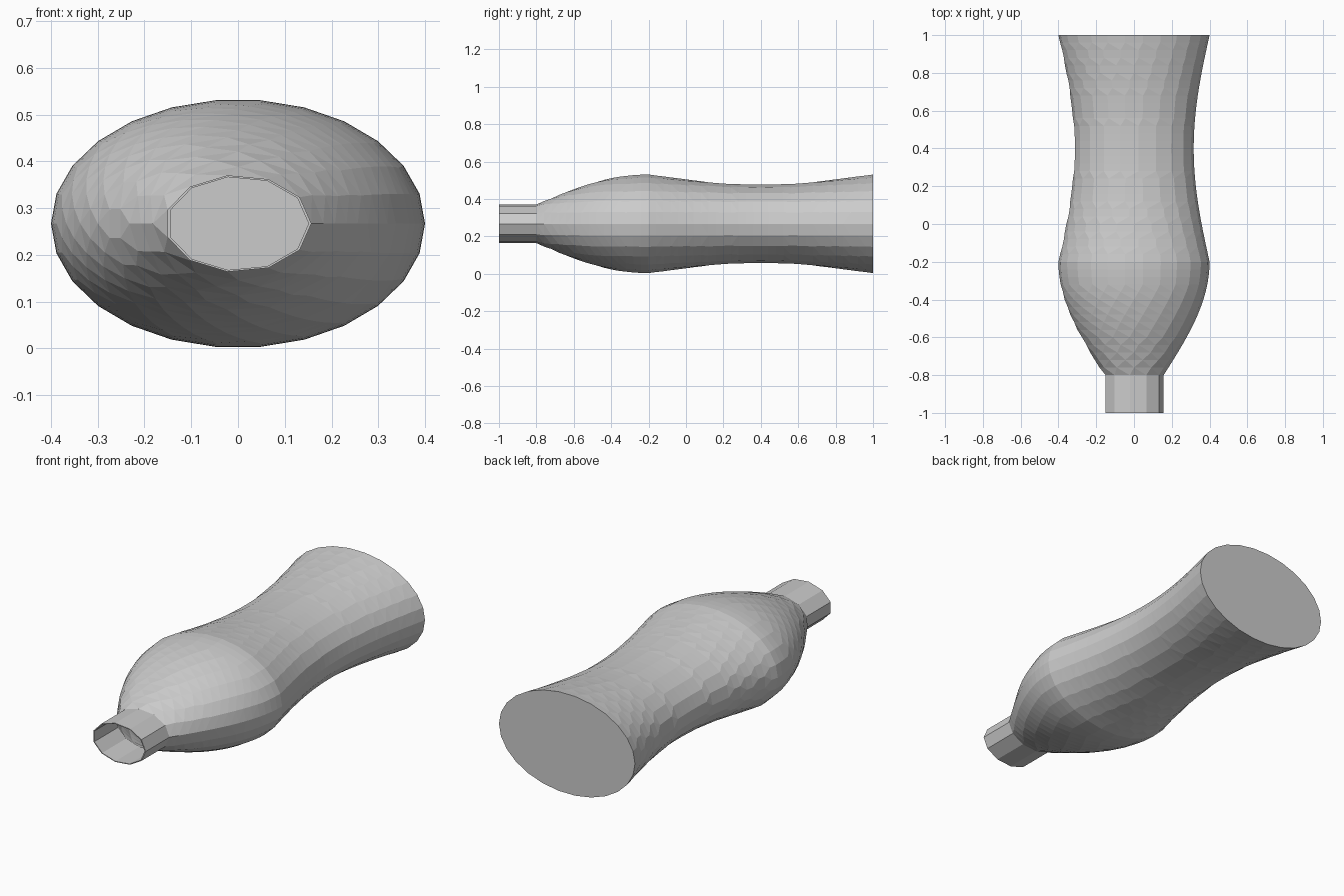
import bpy, bmesh
from math import sin, cos, pi, ceil

if "Cube" in bpy.data.objects:
    bpy.data.objects.remove(bpy.data.objects["Cube"])

SQUASH = 0.664   # oval cross-section, height / width
CZ = 0.267
WALL = 0.006


def radius(y):
    """Half width of the outer shell along its length."""
    if y <= -0.8:
        return 0.157
    if y <= -0.2:
        return 0.157 + 0.243 * sin((y + 0.8) / 0.6 * pi / 2)
    return 0.4 - 0.084 * sin((y + 0.2) / 1.2 * pi)


def ring(bm, y, r, n):
    return [bm.verts.new((r * cos(2 * pi * i / n), y,
                          CZ + SQUASH * r * sin(2 * pi * i / n)))
            for i in range(n)]


def bridge(bm, a, b):
    """Join two rings which may have different side counts."""
    n, m = len(a), len(b)
    if n == m:
        for i in range(n):
            bm.faces.new((a[i], a[(i + 1) % n], b[(i + 1) % n], b[i]))
        return
    i = j = 0
    while i < n or j < m:
        if j >= m or (i < n and (i + 1) / n <= (j + 1) / m):
            bm.faces.new((a[i % n], a[(i + 1) % n], b[j % m]))
            i += 1
        else:
            bm.faces.new((a[i % n], b[(j + 1) % m], b[j % m]))
            j += 1


def sides(y):
    return ceil(radius(y) * 65 - 0.01)


def skin(bm, ys, inset):
    rings = [ring(bm, y, radius(y) - inset, sides(y)) for y in ys]
    for a, b in zip(rings, rings[1:]):
        bridge(bm, a, b)
    bm.faces.new(rings[-1])
    return rings[0]


bm = bmesh.new()
# Neck, shoulder and waisted body share the same stations
stations = [-1.0] + [-0.8 + 0.04 * k for k in range(45)]
outer = skin(bm, stations + [1.0], 0.0)
# Thin-walled cavity open at the neck, with a closed floor
inner = skin(bm, stations + [1.0 - WALL], WALL)
# Flat lip round the mouth
bridge(bm, outer, inner)
bmesh.ops.recalc_face_normals(bm, faces=bm.faces[:])

mesh = bpy.data.meshes.new("bottle")
bm.to_mesh(mesh)
bm.free()
bottle = bpy.data.objects.new("bottle", mesh)
bpy.context.collection.objects.link(bottle)
